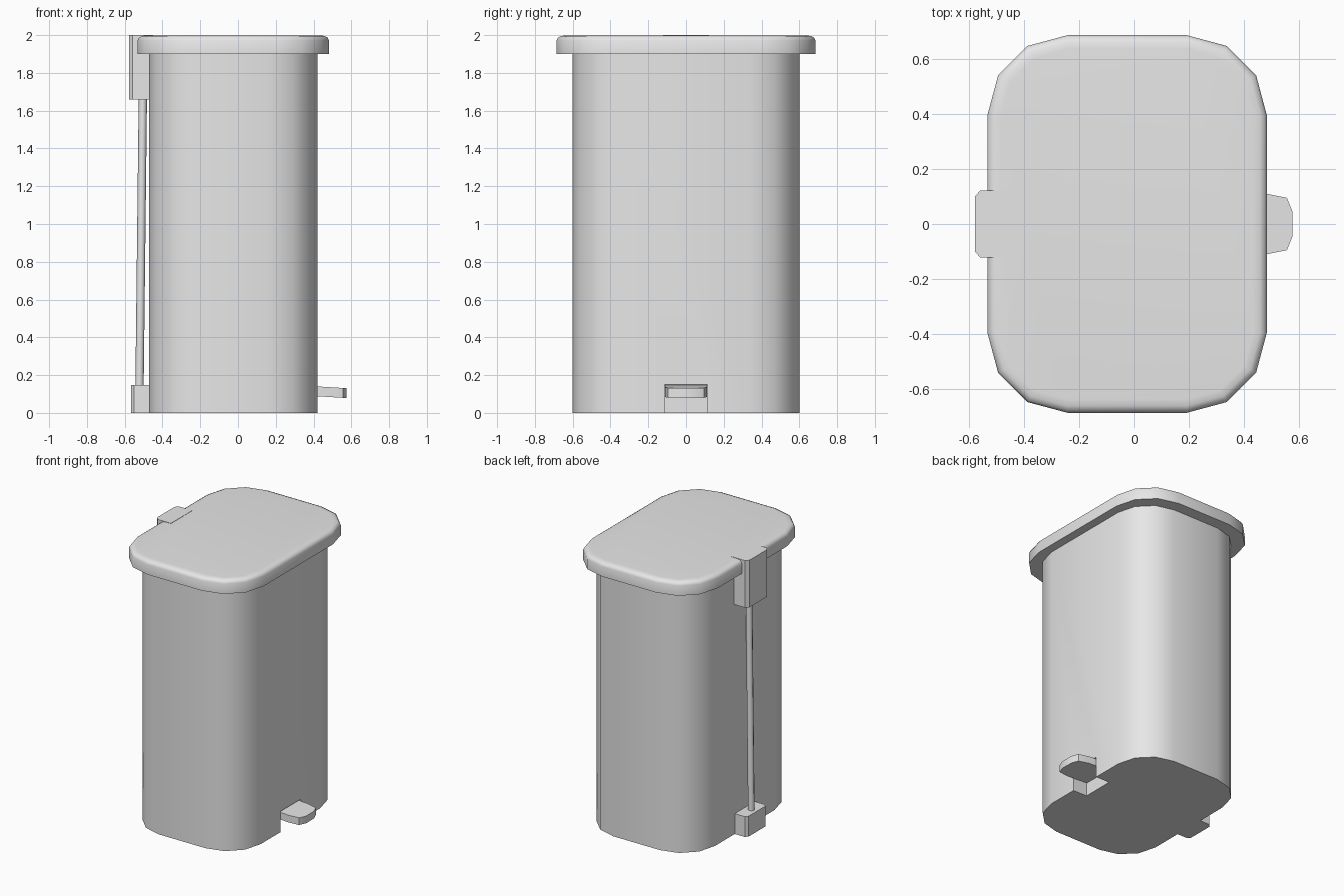
import bpy, bmesh, math
from mathutils import Vector

cube = bpy.data.objects.get("Cube")
if cube:
    bpy.data.objects.remove(cube, do_unlink=True)

grey = bpy.data.materials.new("light_grey")
grey.use_nodes = True
COLOUR = (0.8, 0.8, 0.8, 1)
grey.diffuse_color = COLOUR
grey.node_tree.nodes["Principled BSDF"].inputs["Base Color"].default_value = COLOUR

CX = -0.025  # bin centre line


def rounded_rect(hx, hy, r, segments=3):
    """Outline of a rectangle with faceted round corners."""
    pts = []
    for quarter, (sx, sy) in enumerate([(1, 1), (-1, 1), (-1, -1), (1, -1)]):
        for i in range(segments + 1):
            a = math.pi / 2 * (quarter + i / segments)
            pts.append((CX + sx * (hx - r) + r * math.cos(a),
                        sy * (hy - r) + r * math.sin(a)))
    return pts


def loft(name, rings, angle=40):
    """Closed solid through stacked rings of 3D points."""
    bm = bmesh.new()
    loops = [[bm.verts.new(p) for p in ring] for ring in rings]
    n = len(loops[0])
    for a, b in zip(loops, loops[1:]):
        for i in range(n):
            j = (i + 1) % n
            bm.faces.new((a[i], a[j], b[j], b[i]))
    bm.faces.new(loops[0][::-1])
    bm.faces.new(loops[-1])
    bmesh.ops.recalc_face_normals(bm, faces=bm.faces[:])
    mesh = bpy.data.meshes.new(name)
    bm.to_mesh(mesh)
    bm.free()
    mesh.materials.append(grey)
    obj = bpy.data.objects.new(name, mesh)
    bpy.context.collection.objects.link(obj)
    smooth(obj, angle)
    return obj


def smooth(obj, angle):
    bpy.ops.object.select_all(action='DESELECT')
    obj.select_set(True)
    bpy.context.view_layer.objects.active = obj
    bpy.ops.object.shade_smooth_by_angle(angle=math.radians(angle))


def mirrored(half):
    """Complete an outline given for +y with its -y half."""
    return half + [(x, -y) for x, y in reversed(half)]


def slab(name, outline, z0, z1, angle=30):
    return loft(name, [[(x, y, z) for x, y in outline] for z in (z0, z1)], angle)


# Tall body
body = slab("body", rounded_rect(0.445, 0.6, 0.26), 0, 1.92, 40)

# Pedal recess cut through the foot of the body
recess = slab("recess_cutter", mirrored([(0.31, 0.115), (0.5, 0.115)]), -0.05, 0.15)
cut = body.modifiers.new("pedal_recess", 'BOOLEAN')
cut.object = recess
cut.operation = 'DIFFERENCE'
cut.solver = 'EXACT'
bpy.context.view_layer.objects.active = body
bpy.ops.object.modifier_apply(modifier=cut.name)
bpy.data.objects.remove(recess, do_unlink=True)
smooth(body, 40)

# Lid with softly rounded top edge
lid_steps = [(1.9, 0), (1.972, 0), (1.988, 0.008), (1.996, 0.025), (1.998, 0.05)]
loft("lid", [[(x, y, z) for x, y in rounded_rect(0.507 - d, 0.685 - d, 0.29 - d)]
             for z, d in lid_steps], 50)

# Hinge housing and lower rod bracket, with chamfered outer corners
slab("hinge_housing", mirrored([(-0.45, 0.122), (-0.558, 0.122), (-0.577, 0.1)]), 1.66, 2.0)
slab("rod_bracket", mirrored([(-0.45, 0.115), (-0.55, 0.115), (-0.567, 0.095)]), 0, 0.147)

# Lifting rod
ends = [Vector((-0.522, 0, 0.12)), Vector((-0.504, 0, 1.68))]
ring = [(0.022 * math.cos(i * math.pi / 4), 0.022 * math.sin(i * math.pi / 4))
        for i in range(8)]
loft("lifting_rod", [[e + Vector((x, y, 0)) for x, y in ring] for e in ends], 50)

# Foot pedal, tipped slightly down towards its tip
pedal = mirrored([(0.3, 0.11), (0.48, 0.11), (0.555, 0.095), (0.575, 0.045)])
loft("pedal", [[(x, y, z - 0.06 * (x - 0.42)) for x, y in pedal]
               for z in (0.088, 0.14)], 50)
